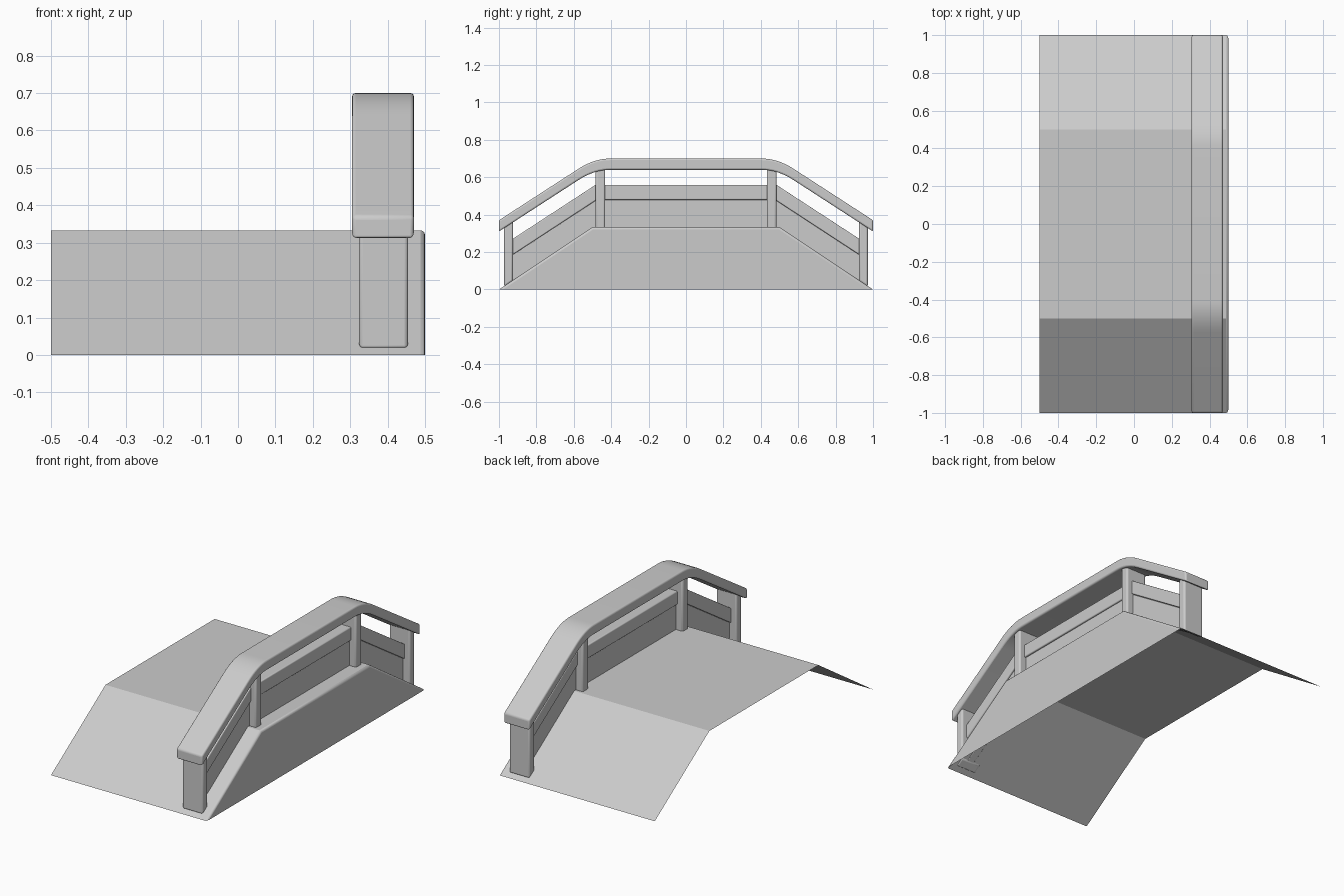
import bpy, math

if "Cube" in bpy.data.objects:
    bpy.data.objects.remove(bpy.data.objects["Cube"])


def finish(name, verts, faces, bevel, segments=3):
    mesh = bpy.data.meshes.new(name)
    mesh.from_pydata(verts, [], faces)
    mesh.update()
    obj = bpy.data.objects.new(name, mesh)
    bpy.context.collection.objects.link(obj)
    mod = obj.modifiers.new("soft_edges", 'BEVEL')
    mod.width = bevel
    mod.segments = segments
    mod.limit_method = 'ANGLE'
    mod.angle_limit = math.radians(45)
    bpy.ops.object.select_all(action='DESELECT')
    obj.select_set(True)
    bpy.context.view_layer.objects.active = obj
    bpy.ops.object.shade_smooth_by_angle(angle=math.radians(32))
    return obj


def prism(name, profile, x0, x1, bevel=0.006):
    """Extrude a (y, z) outline, counter-clockwise seen from +x, along x."""
    n = len(profile)
    verts = [(x, y, z) for x in (x0, x1) for y, z in profile]
    faces = [tuple(range(n - 1, -1, -1)), tuple(range(n, 2 * n))]
    faces += [(i, (i + 1) % n, n + (i + 1) % n, n + i) for i in range(n)]
    return finish(name, verts, faces, bevel)


def deck_z(y):
    return min(1 - abs(y), 0.5) * 0.333 / 0.5


# Open deck shell: two ramps, flat top and the right side wall
line = [(-1, 0), (-0.5, 0.333), (0.5, 0.333), (1, 0)]
verts = [(x, y, z) for x in (-0.5, 0.5) for y, z in line]
finish("ramp_deck", verts,
       [(0, 4, 5, 1), (1, 5, 6, 2), (2, 6, 7, 3), (4, 7, 6, 5)], 0.012)

# Handrail: bent path with rounded corners
corner, slope = 0.49, 0.647


def rail_line(top):
    pts = [(-1.0, top - (1 - corner) * slope)]
    r = 0.085
    a, c = (-corner - r, top - r * slope), (-corner + r, top)
    for i in range(9):
        t = i / 8
        w = ((1 - t) ** 2, 2 * t * (1 - t), t * t)
        pts.append((w[0] * a[0] - w[1] * corner + w[2] * c[0],
                    w[0] * a[1] + w[1] * top + w[2] * c[1]))
    return pts + [(-y, z) for y, z in reversed(pts)]


prism("handrail", rail_line(0.64) + rail_line(0.70)[::-1], 0.305, 0.47, 0.009)

# Posts, upper boards and lower panels, mirrored front to back
for side, label in ((-1, "front"), (1, "back")):
    def outline(pts):
        pts = [(-side * y, z) for y, z in pts]
        return pts if side < 0 else pts[::-1]

    prism(label + "_end_post", outline(
        [(-0.972, 0.015), (-0.925, 0.046), (-0.925, 0.375), (-0.972, 0.345)]),
        0.323, 0.455, 0.01)
    prism(label + "_top_post", outline(
        [(-0.484, 0.325), (-0.432, 0.325), (-0.432, 0.655), (-0.484, 0.65)]),
        0.323, 0.455, 0.01)
    prism(label + "_ramp_panel", outline(
        [(-0.935, 0.042), (-0.47, deck_z(-0.47)), (-0.47, 0.484), (-0.935, 0.18)]),
        0.368, 0.412, 0.004)
    prism(label + "_ramp_board", outline(
        [(-0.935, 0.18), (-0.47, 0.484), (-0.47, 0.568), (-0.935, 0.265)]),
        0.358, 0.422)

# Flat section infill between the top posts
prism("middle_panel", [(-0.445, 0.33), (0.445, 0.33), (0.445, 0.481), (-0.445, 0.481)],
      0.368, 0.412, 0.004)
prism("middle_board", [(-0.445, 0.479), (0.445, 0.479), (0.445, 0.558), (-0.445, 0.558)],
      0.358, 0.422)
